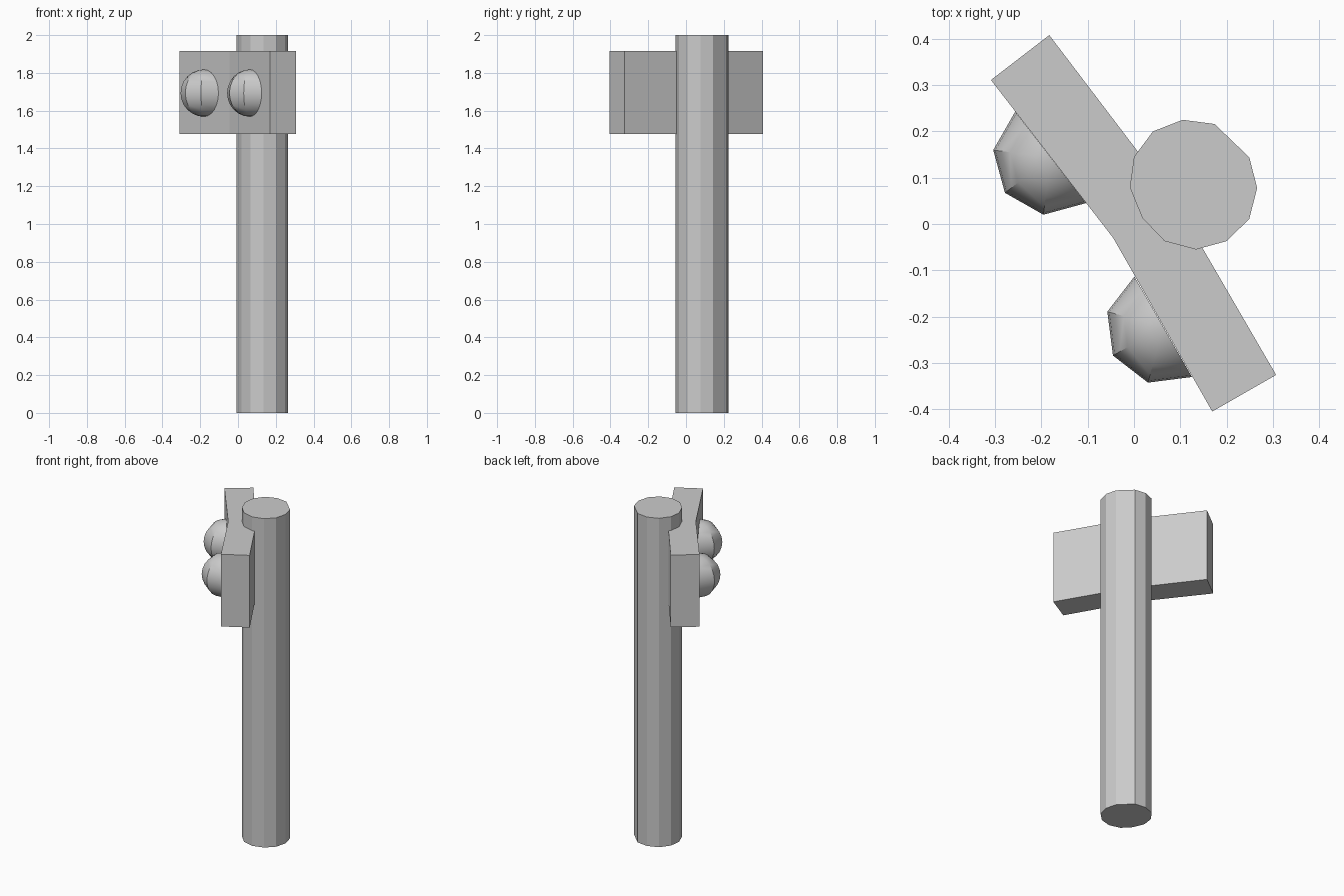
import bpy, bmesh, math
from mathutils import Matrix

if "Cube" in bpy.data.objects:
    bpy.data.objects.remove(bpy.data.objects["Cube"])


def finish(name, bm):
    bmesh.ops.recalc_face_normals(bm, faces=bm.faces)
    mesh = bpy.data.meshes.new(name)
    bm.to_mesh(mesh)
    bm.free()
    obj = bpy.data.objects.new(name, mesh)
    bpy.context.collection.objects.link(obj)
    return obj


def prism(name, outline, z0, z1):
    bm = bmesh.new()
    base = bm.faces.new([bm.verts.new((x, y, z0)) for x, y in outline])
    ext = bmesh.ops.extrude_face_region(bm, geom=[base], use_keep_orig=True)
    for v in ext["geom"]:
        if isinstance(v, bmesh.types.BMVert):
            v.co.z = z1
    return finish(name, bm)


def dome(name, center, normal, radius=0.125):
    bm = bmesh.new()
    bmesh.ops.create_uvsphere(bm, u_segments=8, v_segments=12, radius=radius)
    # keep only the half that bulges out of the panel
    back = [v for v in bm.verts if v.co.x < -0.001]
    bmesh.ops.delete(bm, geom=back, context='VERTS')
    turn = Matrix.Rotation(math.atan2(normal[1], normal[0]), 4, 'Z')
    bmesh.ops.transform(bm, matrix=Matrix.Translation(center) @ turn, verts=bm.verts)
    obj = finish(name, bm)
    bpy.ops.object.select_all(action='DESELECT')
    obj.select_set(True)
    bpy.context.view_layer.objects.active = obj
    bpy.ops.object.shade_smooth_by_angle(angle=math.radians(30))
    return obj


# twelve-sided post, slightly irregular
prism("post", [(0.0, 0.145), (0.041, 0.2), (0.105, 0.225), (0.174, 0.216),
               (0.249, 0.144), (0.266, 0.078), (0.249, 0.011), (0.2, -0.037),
               (0.134, -0.055), (0.066, -0.037), (0.018, 0.013), (-0.009, 0.079)],
      0, 2)

# bent panel wrapped across the post
prism("signal_panel", [(-0.309, 0.311), (-0.183, 0.408), (0.087, 0.053),
                       (0.307, -0.326), (0.169, -0.405), (-0.045, -0.03)],
      1.477, 1.916)

# one lamp dome on each half of the panel
dome("lamp_left", (-0.18, 0.144, 1.693), (-0.79, -0.613))
dome("lamp_right", (0.063, -0.222, 1.693), (-0.868, -0.497))
